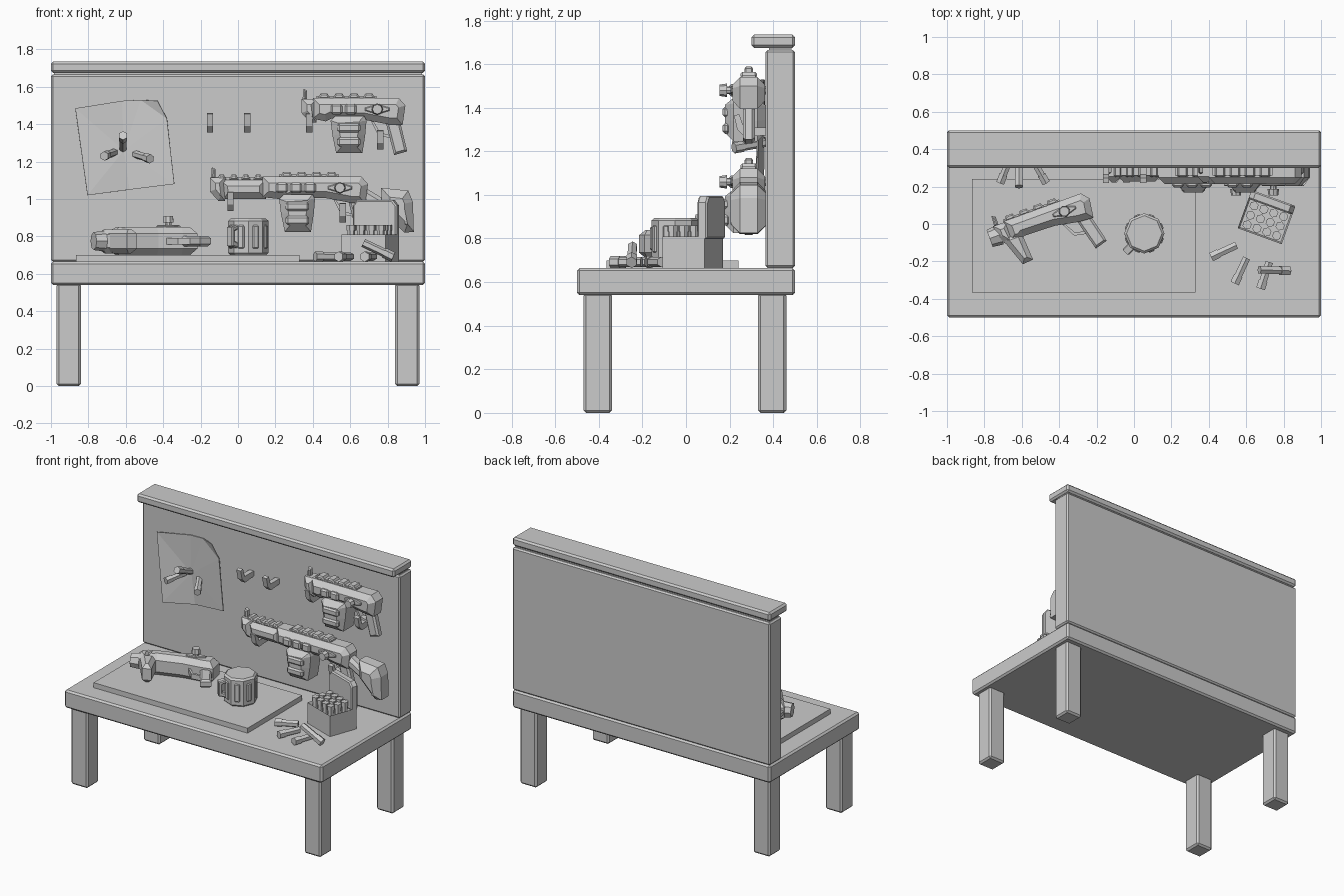
import bpy, bmesh
from math import radians, cos, sin, pi
from mathutils import Matrix, Vector

if "Cube" in bpy.data.objects:
    bpy.data.objects.remove(bpy.data.objects["Cube"])

I = Matrix.Identity(4)
T = lambda x, y, z: Matrix.Translation((x, y, z))
R = lambda deg, axis: Matrix.Rotation(radians(deg), 4, axis)


def finish(bm, name, m=I):
    bmesh.ops.recalc_face_normals(bm, faces=bm.faces[:])
    me = bpy.data.meshes.new(name)
    bm.to_mesh(me)
    bm.free()
    me.transform(m)
    ob = bpy.data.objects.new(name, me)
    bpy.context.collection.objects.link(ob)
    return ob


def box(name, lo, hi, bevel=0.0, m=I):
    """Chamfered box between two corners."""
    bm = bmesh.new()
    lo, hi = Vector(lo), Vector(hi)
    bmesh.ops.create_cube(bm, size=1)
    bmesh.ops.scale(bm, vec=hi - lo, verts=bm.verts)
    bmesh.ops.translate(bm, vec=(lo + hi) / 2, verts=bm.verts)
    if bevel:
        bmesh.ops.bevel(bm, geom=bm.edges[:], offset=bevel, segments=1, affect='EDGES')
    return finish(bm, name, m)


def slab(name, pts, thick, chamfer=0.0, m=I):
    """Profile in x-z, extruded about y = 0, with chamfered rims."""
    bm = bmesh.new()
    h = thick / 2 - chamfer
    a = [bm.verts.new((x, -h, z)) for x, z in pts]
    b = [bm.verts.new((x, h, z)) for x, z in pts]
    caps = [bm.faces.new(a), bm.faces.new(b[::-1])]
    for i in range(len(pts)):
        j = (i + 1) % len(pts)
        bm.faces.new((a[i], a[j], b[j], b[i]))
    bmesh.ops.recalc_face_normals(bm, faces=bm.faces[:])
    if chamfer:
        bmesh.ops.inset_individual(bm, faces=caps, thickness=chamfer, depth=chamfer,
                                   use_even_offset=True)
    return finish(bm, name, m)


def rod(name, p, q, r, r2=None, n=8, m=I):
    """Faceted cylinder from p to q."""
    p, q = Vector(p), Vector(q)
    bm = bmesh.new()
    bmesh.ops.create_cone(bm, cap_ends=True, segments=n, radius1=r,
                          radius2=r if r2 is None else r2, depth=(q - p).length)
    rot = (q - p).to_track_quat('Z', 'Y').to_matrix().to_4x4()
    return finish(bm, name, m @ Matrix.Translation((p + q) / 2) @ rot)


def cartridge(name, p, q, r=0.023, m=I):
    p, q = Vector(p), Vector(q)
    rod(name + "_shell", p.lerp(q, 0.25), q, r, n=6, m=m)
    rod(name + "_base", p, p.lerp(q, 0.3), r * 1.2, n=6, m=m)


def rail(name, u0, u1, v, count, m):
    slab(name, [(u0, v), (u1, v), (u1, v + .015), (u0, v + .015)], .06, 0, m)
    step = (u1 - u0) / count
    for i in range(count):
        a, b = u0 + i * step + .006, u0 + (i + 1) * step - .006
        slab(f"{name}_lug_{i}", [(a, v), (b, v), (b - .015, v + .029), (a + .015, v + .029)],
             .075, 0.008, m)


def blaster(name, m, front, muzzle, mag=None, buttons=(), foregrip=False):
    """Gun in its own x-z plane, muzzle towards -x, controls towards -y."""
    slab(name + "_receiver", [(front, .06), (.24, .06), (.275, .02), (.26, -.085), (.18, -.08),
         (.05, -.055), (-.12, -.05), (-.15, -.065), (front, -.05)], .15, .035, m)
    slab(name + "_muzzle", [(muzzle, .055), (muzzle + .08, .055), (muzzle + .08, -.07),
         (muzzle + .045, -.07), (muzzle, -.02)], .13, .03, m)
    slab(name + "_sight", [(muzzle + .005, .05), (muzzle + .03, .05), (muzzle + .03, .1),
         (muzzle + .01, .11)], .04, .008, m)
    slab(name + "_grip", [(.17, -.07), (.245, -.06), (.285, -.225), (.215, -.245)], .055, .012, m)
    slab(name + "_trigger_guard", [(.09, -.06), (.105, -.065), (.14, -.125), (.2, -.14),
         (.2, -.155), (.13, -.14)], .035, 0, m)
    rail(name + "_rail", max(front, -.2), .12, .055, 4, m)
    # side controls
    slab(name + "_lever", [(.06, -.008), (.1, -.02), (.15, -.02), (.19, -.008), (.19, .008),
         (.15, .02), (.1, .02), (.06, .008)], .17, .005, m)
    rod(name + "_knob_stem", (.125, -.07, 0), (.125, -.11, 0), .018, m=m)
    rod(name + "_knob", (.125, -.1, 0), (.125, -.135, 0), .031, .026, m=m)
    for i, u in enumerate(buttons):
        box(f"{name}_button_{i}", (u - .031, -.092, -.028), (u + .031, -.05, .028), .01, m)
    if mag is not None:
        mm = m @ T(mag, -.015, 0)
        slab(name + "_magazine", [(-.1, -.035), (.055, -.035), (.067, -.06), (.06, -.14),
             (.045, -.235), (-.095, -.235), (-.115, -.14), (-.125, -.06)], .19, .04, mm)
        for i, v in enumerate((-.1, -.175)):
            box(f"{name}_magazine_rib_{i}", (-.09, -.105, v - .025), (.035, -.07, v + .025), .012, mm)
    if foregrip:
        slab(name + "_foregrip", [(-.24, -.02), (-.13, -.02), (-.12, -.185), (-.18, -.19)],
             .13, .025, m)


# bench and back board
box("bench_top", (-1, -.5, .54), (1, .5, .665), .012)
for i, x in enumerate((-.905, .905)):
    for j, y in enumerate((-.405, .395)):
        box(f"leg_{i}{j}", (x - .065, y - .065, 0), (x + .065, y + .065, .55), .012)
box("back_board", (-1, .365, .665), (1, .5, 1.665), .01)
box("back_board_core", (-.985, .38, 1.64), (.985, .485, 1.7))
box("top_shelf", (-1, .3, 1.675), (1, .5, 1.735), .012)
box("work_mat", (-.865, -.365, .66), (.33, .24, .7))

# wall pegs: short upturned hooks
for i, (x, z) in enumerate([(-.15, 1.4), (.05, 1.4), (.38, 1.4), (.76, 1.31), (-.04, .98), (.56, .92)]):
    slab(f"wall_peg_{i}", [(.38, -.035), (.27, -.045), (.235, -.01), (.22, .055), (.245, .06),
         (.265, 0), (.38, .0)], .034, 0, T(x, 0, z) @ R(90, 'Z'))

# guns
blaster("short_gun", T(.62, .288, 1.48), -.22, -.28, 0, (-.093, -.017))
long_m = T(.42, .288, 1.06)
blaster("long_gun", long_m, -.29, -.57, -.075, (-.185, -.11, -.035))
slab("long_gun_barrel", [(-.52, .045), (-.27, .045), (-.27, -.06), (-.5, -.06)], .12, .035, long_m)
rail("long_gun_front_rail", -.54, -.28, .042, 4, long_m)
slab("long_gun_wrist", [(.2, -.03), (.26, .0), (.36, -.06), (.42, -.03), (.42, -.12), (.34, -.13),
     (.26, -.085)], .08, .02, long_m)
slab("long_gun_stock", [(.345, .0), (.49, -.015), (.515, -.075), (.52, -.235), (.47, -.24),
     (.35, -.12)], .17, .045, long_m)
table_m = T(-.49, .025, .775) @ R(20, 'Z') @ R(-90, 'X')
blaster("table_gun", table_m, -.2, -.26, foregrip=True)
rod("table_gun_nozzle", (-.24, 0, 0), (-.3, 0, 0), .055, .048, m=table_m)

# canister with ribs and handle
bm = bmesh.new()
bmesh.ops.create_cone(bm, cap_ends=True, segments=8, radius1=.108, radius2=.108, depth=.195)
bmesh.ops.bevel(bm, geom=[e for e in bm.edges if abs(e.verts[0].co.z - e.verts[1].co.z) < .01],
                offset=.012, segments=1, affect='EDGES')
mug = T(.055, -.05, 0)
finish(bm, "canister", mug @ T(0, 0, .7975))
for k in range(8):
    box(f"canister_rib_{k}", (.09, -.018, .735), (.107, .018, .86), .006, mug @ R(22.5 + 45 * k, 'Z'))
slab("canister_handle", [(.09, .865), (.145, .85), (.145, .75), (.09, .735), (.09, .765),
     (.12, .775), (.12, .83), (.09, .84)], .045, .006, mug @ R(225, 'Z'))

# ammunition box: hollow tray, raised lid and rows of cartridges
crate = T(.707, .031, 0) @ R(-20, 'Z')
bm = bmesh.new()
bmesh.ops.create_cube(bm, size=1)
bmesh.ops.scale(bm, vec=(.25, .205, .15), verts=bm.verts)
bm.faces.ensure_lookup_table()
top = max(bm.faces, key=lambda f: f.calc_center_median().z)
bmesh.ops.inset_individual(bm, faces=[top], thickness=.012)
bmesh.ops.translate(bm, vec=(0, 0, -.03), verts=top.verts)
finish(bm, "ammo_box", crate @ T(0, 0, .735))
slab("ammo_box_lid", [(-.125, .8), (.125, .8), (.125, .965), (.1, .995), (-.1, .995), (-.125, .965)],
     .05, .008, crate @ T(0, .09, 0))
for i in range(4):
    for j in range(3):
        x, y = -.084 + .056 * i, -.068 + .054 * j
        cartridge(f"boxed_round_{i}{j}", (x, y, .86), (x, y, .765), .021, crate)

# loose cartridges on the bench
for i, (x, y, deg) in enumerate([(.48, -.145, 25), (.57, -.25, 65), (.7, -.275, 72)]):
    d = Vector((cos(radians(deg)), sin(radians(deg)), 0)) * .075
    c = Vector((x, y, .692))
    cartridge(f"loose_round_{i}", c - d, c + d)
cartridge("loose_round_leaning", (.83, -.25, .69), (.67, -.245, .765))

# curled paper target with folded corner, held by three darts
bm = bmesh.new()
P = [bm.verts.new(c) for c in [(-.87, .345, 1.485), (-.62, .36, 1.525), (-.52, .355, 1.53),
     (-.38, .335, 1.43), (-.34, .325, 1.08), (-.58, .355, 1.05), (-.805, .315, 1.02),
     (-.61, .358, 1.26), (-.43, .325, 1.525)]]
for i in range(7):
    bm.faces.new((P[i], P[(i + 1) % 7], P[7]))
bm.faces.new((P[2], P[8], P[3]))
paper = finish(bm, "paper_target")
mod = paper.modifiers.new("thickness", 'SOLIDIFY')
mod.thickness = .006
mod.offset = 0
for i, (a, b) in enumerate([((-.615, .2, 1.34), (-.615, .36, 1.27)), ((-.715, .22, 1.23), (-.66, .36, 1.25)),
                            ((-.47, .22, 1.215), (-.55, .36, 1.24))]):
    cartridge(f"wall_dart_{i}", a, b, .021)
